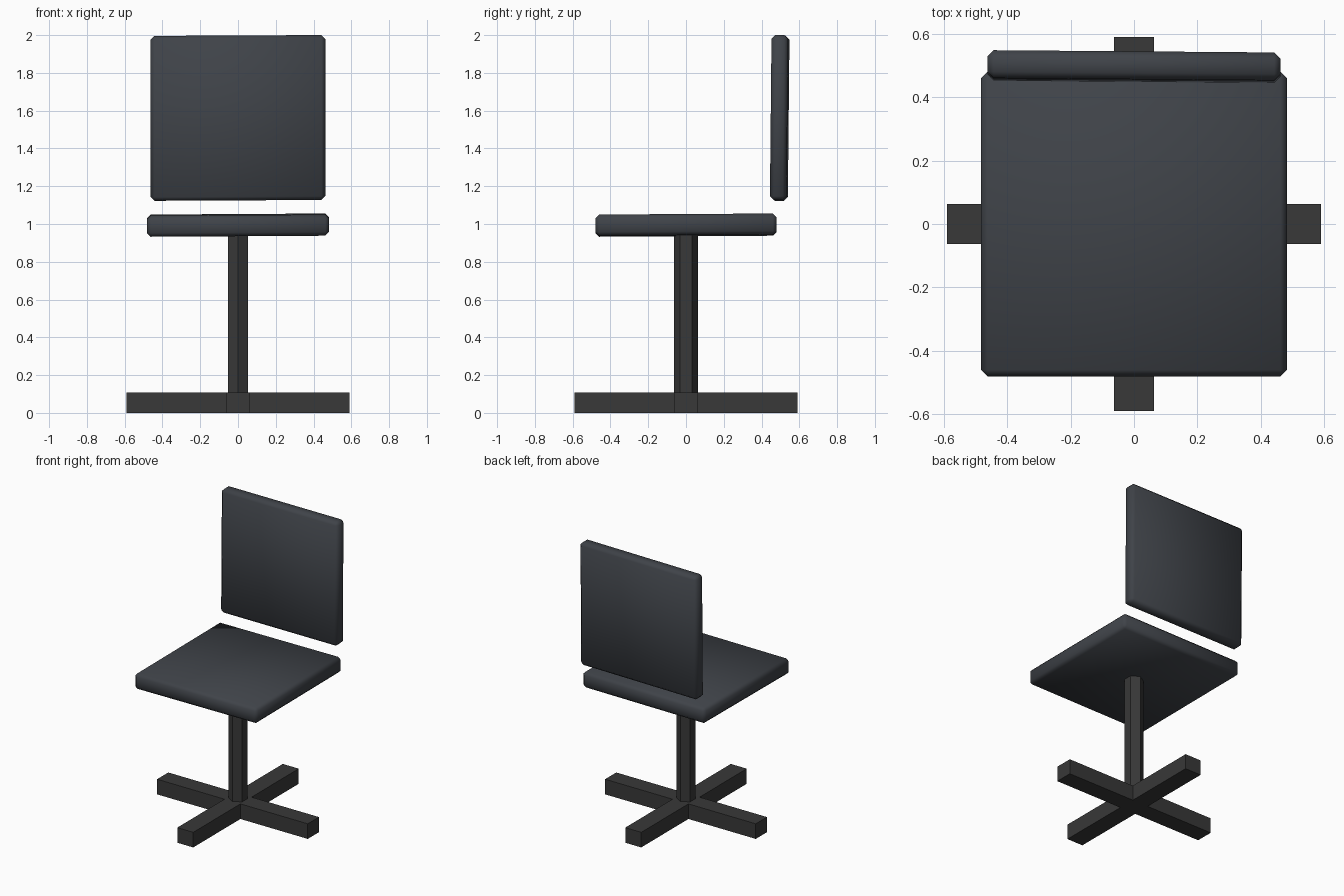
import bpy, bmesh
from math import radians
from mathutils import Matrix, Vector

if "Cube" in bpy.data.objects:
    bpy.data.objects.remove(bpy.data.objects["Cube"])


def material(name, rgb):
    m = bpy.data.materials.new(name)
    m.diffuse_color = (*rgb, 1)
    m.use_nodes = True
    m.node_tree.nodes["Principled BSDF"].inputs["Base Color"].default_value = m.diffuse_color
    return m


METAL = material("dark_metal", (0.04, 0.04, 0.04))
PAD = material("dark_upholstery", (0.05, 0.056, 0.066))


def finish(name, bm, mat):
    bmesh.ops.recalc_face_normals(bm, faces=bm.faces)
    mesh = bpy.data.meshes.new(name)
    bm.to_mesh(mesh)
    bm.free()
    mesh.materials.append(mat)
    ob = bpy.data.objects.new(name, mesh)
    bpy.context.collection.objects.link(ob)
    return ob


def prism(name, outline, z0, z1, mat):
    bm = bmesh.new()
    face = bm.faces.new([bm.verts.new((x, y, z0)) for x, y in outline])
    top = bmesh.ops.extrude_face_region(bm, geom=[face])["geom"]
    moved = [v for v in top if isinstance(v, bmesh.types.BMVert)]
    bmesh.ops.translate(bm, verts=moved, vec=(0, 0, z1 - z0))
    return finish(name, bm, mat)


def cushion(name, lo, hi, bevel, skew):
    """Chamfered, smooth-shaded pad, sheared slightly like a hand-shaped cushion."""
    lo, hi = Vector(lo), Vector(hi)
    centre, size = (lo + hi) / 2, hi - lo
    bm = bmesh.new()
    bmesh.ops.create_cube(bm, size=1, matrix=Matrix.Diagonal((*size, 1)))
    bmesh.ops.bevel(bm, geom=bm.edges[:], offset=bevel, segments=1,
                    affect='EDGES', profile=0.5)
    bmesh.ops.transform(bm, matrix=Matrix.Translation(centre) @ skew, verts=bm.verts)
    ob = finish(name, bm, PAD)
    bpy.context.view_layer.objects.active = ob
    ob.select_set(True)
    bpy.ops.object.shade_smooth_by_angle(angle=radians(60))
    ob.select_set(False)
    return ob


# Cross-shaped floor base
L, W = 0.59, 0.0625
arm = [(W, -W), (L, -W), (L, W)]
cross = []
for quarter in range(4):
    turn = Matrix.Rotation(radians(90 * quarter), 2)
    cross += [tuple(turn @ Vector(p)) for p in arm]
prism("cross_base", cross, 0, 0.107, METAL)

# Hexagonal post with one corner facing the front
hexagon = [tuple(Matrix.Rotation(radians(60 * i), 2) @ Vector((0, -0.0625))) for i in range(6)]
prism("post", hexagon, 0.1, 0.945, METAL)

# Seat pad, rising a touch to the right and rear
seat_skew = Matrix.Identity(4)
seat_skew[2][0] = 0.006
seat_skew[2][1] = 0.006
cushion("seat", (-0.482, -0.48, 0.938), (0.482, 0.48, 1.05), 0.02, seat_skew)

# Backrest floating behind the seat, leaning slightly back
back_skew = Matrix.Identity(4)
back_skew[1][2] = 0.01
back_skew[1][0] = -0.008
back_skew[2][0] = 0.005
cushion("backrest", (-0.462, 0.452, 1.125), (0.462, 0.54, 1.998), 0.02, back_skew)
